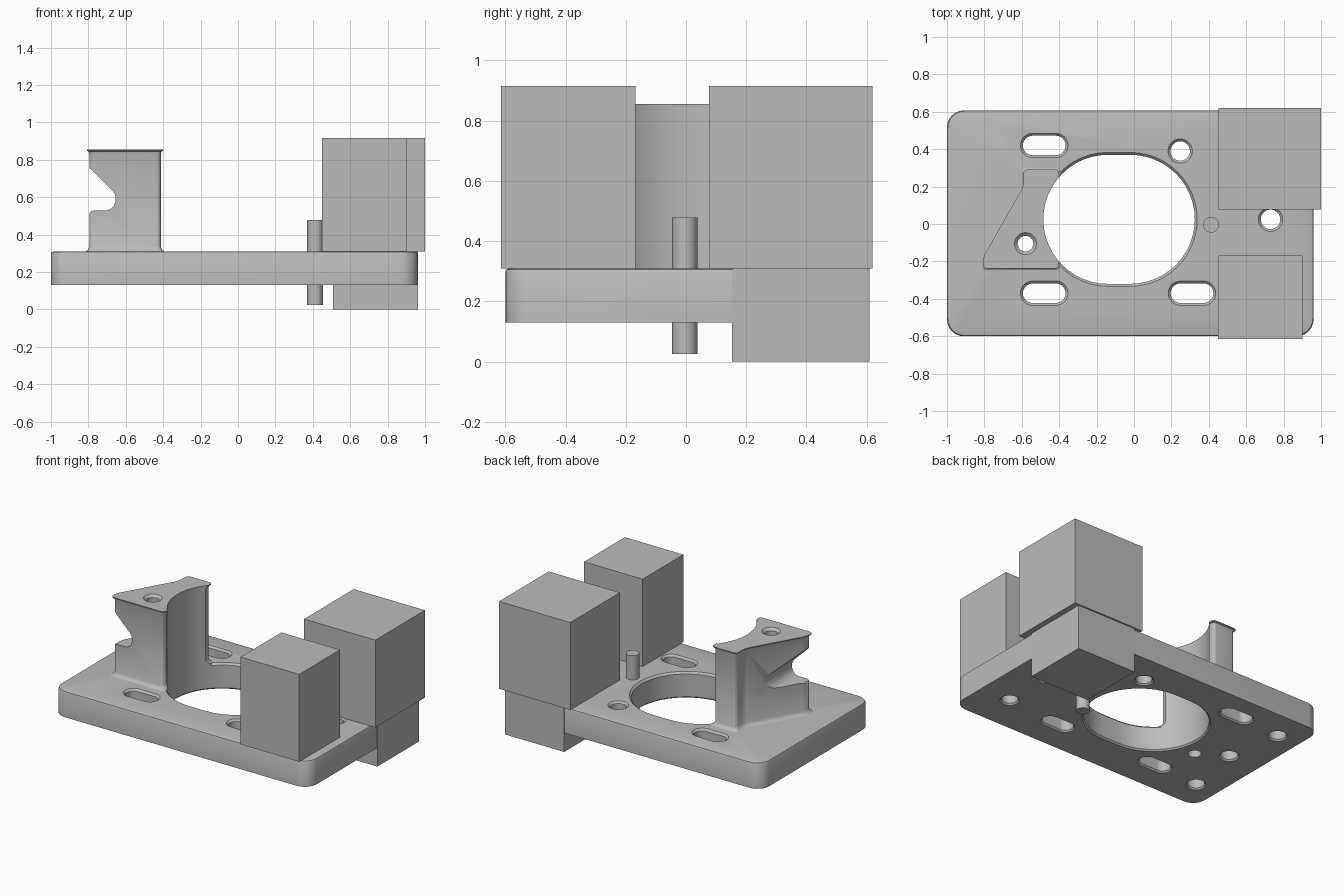
import bpy, bmesh, math
from mathutils import Vector

if "Cube" in bpy.data.objects:
    bpy.data.objects.remove(bpy.data.objects["Cube"])

grey = bpy.data.materials.new("machined_grey")
grey.diffuse_color = (0.5, 0.5, 0.5, 1)
grey.use_nodes = True
grey.node_tree.nodes["Principled BSDF"].inputs["Base Color"].default_value = grey.diffuse_color
Z0, Z1 = 0.13, 0.31          # base plate underside and top


def loft(name, rings):
    """Closed solid through rings of equal point count."""
    bm = bmesh.new()
    vs = [[bm.verts.new(p) for p in ring] for ring in rings]
    n = len(vs[0])
    bm.faces.new(vs[0][::-1])
    bm.faces.new(vs[-1])
    for a, b in zip(vs, vs[1:]):
        for i in range(n):
            j = (i + 1) % n
            bm.faces.new((a[i], a[j], b[j], b[i]))
    bmesh.ops.recalc_face_normals(bm, faces=bm.faces)
    me = bpy.data.meshes.new(name)
    bm.to_mesh(me)
    bm.free()
    me.materials.append(grey)
    ob = bpy.data.objects.new(name, me)
    bpy.context.collection.objects.link(ob)
    return ob


def stadium(cx, cy, half, r, z, n=24):
    """Slot outline along x; half = 0 gives a circle."""
    pts = []
    for side, start in ((1, -90), (-1, 90)):
        for i in range(n + (1 if half else 0)):
            a = math.radians(start + 180 * i / n)
            pts.append((cx + side * half + r * math.cos(a), cy + r * math.sin(a), z))
    return pts


def rounded(pts, r, off, z, steps=6):
    """Polygon outline, offset outward and with rounded corners."""
    pts = [Vector(p) for p in pts]
    out = []
    for i, p in enumerate(pts):
        d0 = (p - pts[i - 1]).normalized()
        d1 = (pts[(i + 1) % len(pts)] - p).normalized()
        n0, n1 = Vector((d0.y, -d0.x)), Vector((d1.y, -d1.x))
        c = p + (n0 + n1) * off / (1 + n0.dot(n1))
        a, b = c - d0 * r, c + d1 * r
        for k in range(steps + 1):
            t = k / steps
            # weighted curve gives a near circular corner
            w = (1 - t) ** 2, 1.414 * t * (1 - t), t * t
            q = (a * w[0] + c * w[1] + b * w[2]) / sum(w)
            out.append((q.x, q.y, z))
    return out


def box(name, x0, x1, y0, y1, z0, z1):
    q = [(x0, y0), (x1, y0), (x1, y1), (x0, y1)]
    return loft(name, [[(x, y, z) for x, y in q] for z in (z0, z1)])


def cut(ob, cutter):
    m = ob.modifiers.new("cut", 'BOOLEAN')
    m.operation, m.solver, m.object = 'DIFFERENCE', 'EXACT', cutter
    bpy.context.view_layer.objects.active = ob
    bpy.ops.object.modifier_apply(modifier=m.name)
    bpy.data.objects.remove(cutter)


def hole(ob, cx, cy, half, r, top=True):
    """Through hole with eased rims, or blind hole from below."""
    prof = [(Z0 - 0.012, r + 0.022), (Z0 + 0.01, r)]
    prof += [(Z1 - 0.013, r), (Z1 + 0.01, r + 0.023)] if top else [(Z1 - 0.05, r)]
    cut(ob, loft("cutter", [stadium(cx, cy, half, rr, z) for z, rr in prof]))


# Base plate with softened top edge
corners = [(-1, -0.6), (0.96, -0.6), (0.96, 0.607), (-1, 0.607)]
plate = loft("base_plate", [rounded(corners, 0.09, o, z) for z, o in
             ((Z0, 0), (Z1 - 0.014, 0), (Z1 - 0.004, -0.004), (Z1, -0.014))])

# Large opening, slots, through holes, blind holes
hole(plate, -0.08, 0.025, 0.06, 0.345)
for x, y in ((-0.48, 0.42), (-0.48, -0.37), (0.31, -0.37)):
    hole(plate, x, y, 0.062, 0.052)
for x, y in ((0.247, 0.39), (0.73, 0.025), (0.73, -0.335)):
    hole(plate, x, y, 0, 0.052)
for x, y in ((-0.835, 0.395), (-0.765, 0.01), (-0.835, -0.395)):
    hole(plate, x, y, 0, 0.055, top=False)
cut(plate, loft("cutter", [stadium(-0.58, -0.105, 0, 0.042, z) for z in (0, 0.5)]))

# Tower with base fillet and thin top lip
foot = [(-0.795, -0.227), (-0.413, -0.227), (-0.413, 0.28),
        (-0.58, 0.28), (-0.58, 0.198), (-0.795, -0.18)]
tower = loft("tower", [rounded(foot, 0.022, o, z) for z, o in
             ((Z1 - 0.013, 0.02), (Z1, 0.02), (Z1 + 0.007, 0.009), (Z1 + 0.025, 0),
              (0.83, 0), (0.845, 0.004), (0.849, 0.012), (0.855, 0.012))])
cut(tower, loft("cutter", [stadium(-0.08, 0.025, 0.06, 0.345, z) for z in (0, 1.2)]))
cut(tower, loft("cutter", [stadium(-0.58, -0.105, 0, r, z) for z, r in
                           ((0, 0.042), (0.838, 0.042), (0.86, 0.064))]))

# Notch in the outer side of the tower
notch = [(-0.9, 0.86), (-0.672, 0.637), (-0.66, 0.62), (-0.654, 0.6), (-0.655, 0.577),
         (-0.664, 0.554), (-0.68, 0.537), (-0.702, 0.53), (-0.772, 0.53),
         (-0.787, 0.525), (-0.797, 0.51), (-0.9, 0.51)]
cut(tower, loft("cutter", [[(x, y, z) for x, z in notch] for y in (-0.5, 0.5)]))

# Guide pin
pin = loft("guide_pin", [stadium(0.412, -0.004, 0, r, z) for z, r in
                         ((0.025, 0.042), (0.478, 0.042))])

# Plain blocks
box("rear_block", 0.453, 1.0, 0.077, 0.62, Z1, 0.916)
box("front_block", 0.45, 0.9, -0.615, -0.168, Z1, 0.916)
box("lower_block", 0.507, 0.962, 0.153, 0.61, 0, Z1)

# Smooth the rounded parts, keeping sharp edges
bpy.ops.object.select_all(action='DESELECT')
for ob in (plate, tower, pin):
    ob.select_set(True)
bpy.context.view_layer.objects.active = plate
bpy.ops.object.shade_smooth_by_angle(angle=math.radians(35))
